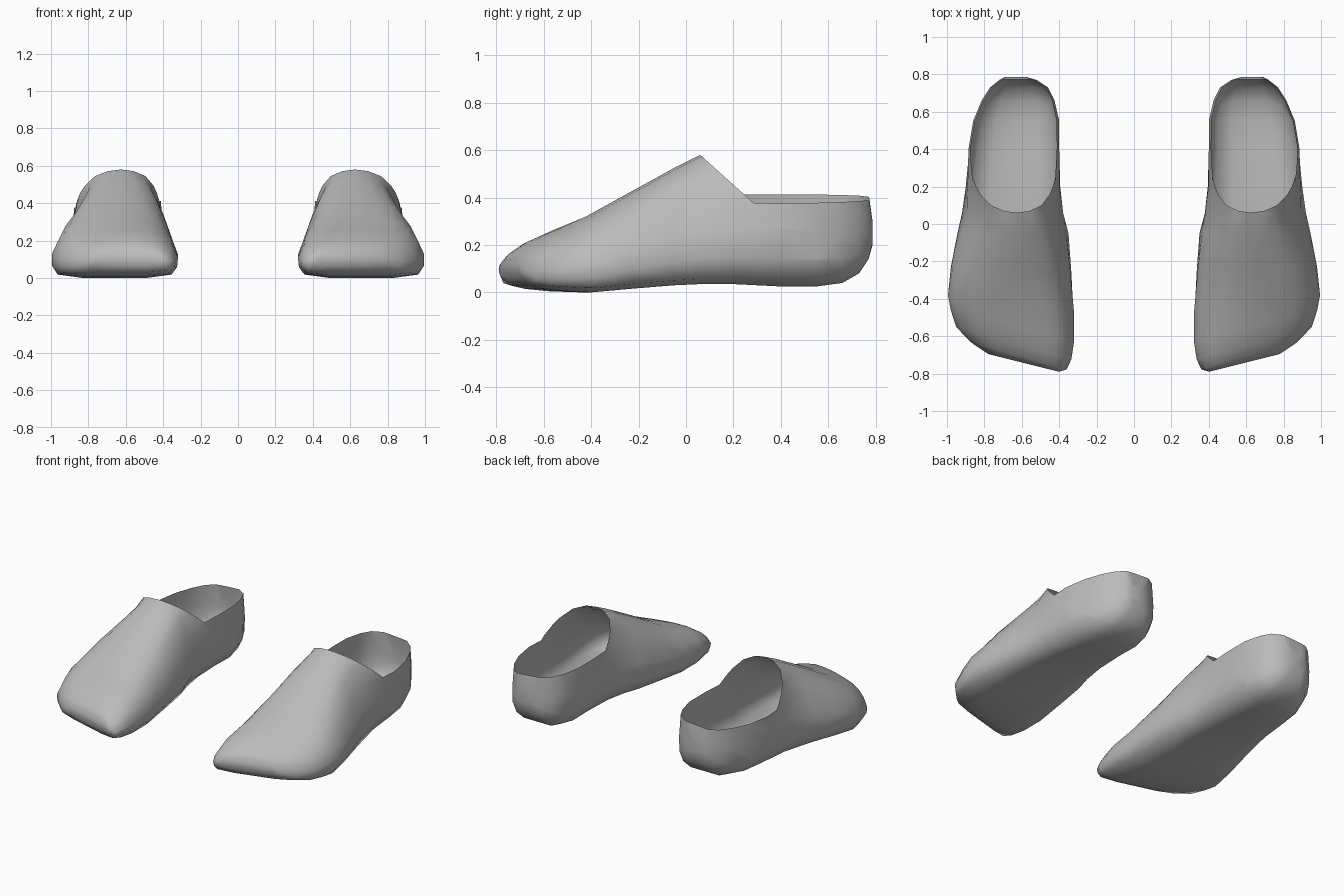
import bpy, bmesh
from mathutils import Vector

cube = bpy.data.objects.get("Cube")
if cube:
    bpy.data.objects.remove(cube)

grey = bpy.data.materials.new("soft grey")
grey.use_nodes = True
colour = (0.5, 0.5, 0.5, 1)
grey.diffuse_color = colour
grey.node_tree.nodes["Principled BSDF"].inputs["Base Color"].default_value = colour

# Half cross-sections from top centre to bottom centre: width share, height share
TOE = [(0, 1), (.3, .98), (.55, .93), (.75, .83), (.9, .66),
       (1, .4), (.98, .2), (.9, .06), (.5, 0), (0, 0)]
INSTEP = [(0, 1), (.25, .98), (.45, .92), (.6, .83), (.78, .63),
          (.93, .4), (1, .2), (.87, .04), (.5, 0), (0, 0)]
HEEL = [(0, 1), (.5, 1), (.88, .95), (.92, .8), (.95, .66),
        (1, .42), (.98, .2), (.8, .06), (.45, 0), (0, 0)]
SHAPES = [TOE, INSTEP, HEEL, HEEL]

# Stations: y, inner x, outer x, bottom, top, toe slant, shape blend
STATIONS = [
    (-.785, .4, .78, .07, .14, .25, 0),
    (-.76, .36, .87, .03, .175, .28, 0),
    (-.7, .335, .95, .015, .22, .28, 0),
    (-.6, .32, .98, .005, .265, .25, 0),
    (-.45, .32, 1, 0, .32, .12, .15),
    (-.25, .335, .985, .015, .42, .04, .5),
    (-.05, .355, .95, .03, .525, 0, .9),
    (.06, .385, .925, .035, .58, 0, 1),
    (.2, .395, .905, .035, .6, 0, 1.5),
    (.4, .4, .885, .025, .6, 0, 2),
    (.55, .4, .86, .025, .58, 0, 2),
    (.66, .425, .815, .04, .55, 0, 2),
    (.73, .46, .77, .08, .5, 0, 2),
    (.77, .52, .72, .14, .42, 0, 2),
    (.787, .58, .69, .2, .3, 0, 2),
]


def section(y, x_in, x_out, low, high, slant, blend):
    """Closed ring of points across the shoe."""
    k = int(blend)
    f = blend - k
    half = [(a[0] * (1 - f) + b[0] * f, a[1] * (1 - f) + b[1] * f)
            for a, b in zip(SHAPES[k], SHAPES[k + 1])]
    ring = [(w, h) for w, h in half] + [(-w, h) for w, h in half[-2:0:-1]]
    middle, reach = (x_in + x_out) / 2, (x_out - x_in) / 2
    lean = .03 * max(0, 1 - abs(blend - 1))
    points = []
    for w, h in ring:
        x = middle + reach * w - lean * h
        points.append(Vector((x, y + slant * (x - .42), low + (high - low) * h)))
    return points


def make_shoe(name, side):
    bm = bmesh.new()
    rings = [[bm.verts.new(p) for p in section(*s)] for s in STATIONS]
    # Skin between the sections, closed at toe and heel
    for a, b in zip(rings, rings[1:]):
        for i in range(len(a)):
            j = (i + 1) % len(a)
            bm.faces.new((a[i], a[j], b[j], b[i]))
    bm.faces.new(rings[0])
    bm.faces.new(rings[-1])
    bmesh.ops.recalc_face_normals(bm, faces=bm.faces)

    # Foot opening: a sloped cut behind the tongue and a level cut round the heel
    cuts = [(Vector((.6, .06, .58)), Vector((0, .9, 1))),
            (Vector((.86, .3, .377)), Vector((.08, 0, 1)))]
    for point, normal in cuts:
        faces = [f for f in bm.faces if f.calc_center_median().y > .06]
        edges = {e for f in faces for e in f.edges}
        verts = {v for f in faces for v in f.verts}
        bmesh.ops.bisect_plane(bm, geom=faces + list(edges) + list(verts),
                               dist=.0005, plane_co=point, plane_no=normal)
    above = [f for f in bm.faces if f.calc_center_median().y > .06 and all(
        (f.calc_center_median() - p).dot(n) > 0 for p, n in cuts)]
    bmesh.ops.delete(bm, geom=above, context='FACES')

    # Place on the wanted side
    for v in bm.verts:
        v.co.x *= side
    if side < 0:
        bmesh.ops.reverse_faces(bm, faces=bm.faces)
    for f in bm.faces:
        f.smooth = True
    mesh = bpy.data.meshes.new(name)
    bm.to_mesh(mesh)
    bm.free()
    mesh.materials.append(grey)
    bpy.context.collection.objects.link(bpy.data.objects.new(name, mesh))


make_shoe("left_shoe", 1)
make_shoe("right_shoe", -1)
